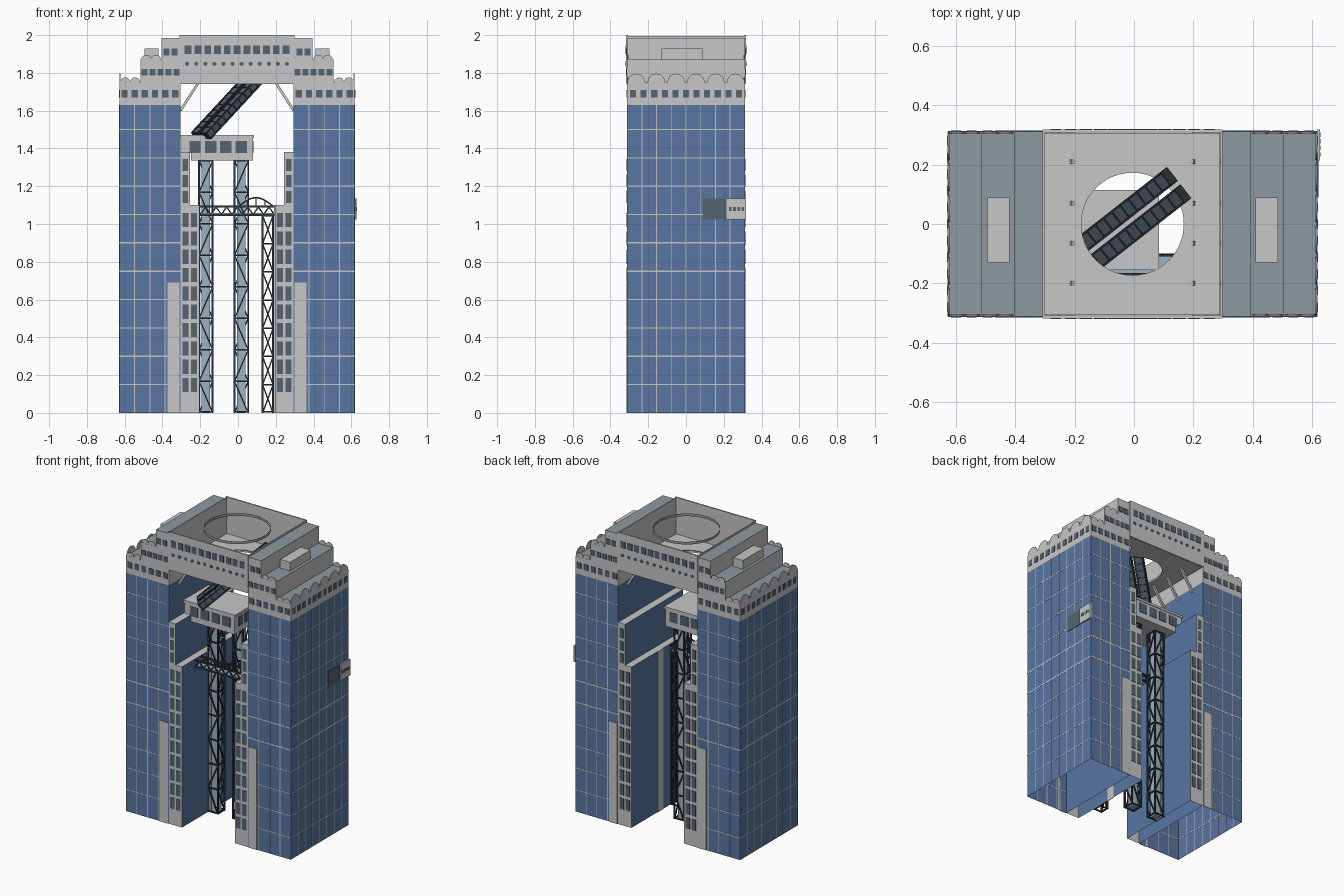
import bpy, bmesh, math
from mathutils import Vector, Matrix

old = bpy.data.objects.get("Cube")
if old:
    bpy.data.objects.remove(old)


def material(name, r, g, b):
    m = bpy.data.materials.new(name)
    m.use_nodes = True
    m.diffuse_color = (r, g, b, 1)
    m.node_tree.nodes["Principled BSDF"].inputs["Base Color"].default_value = (r, g, b, 1)
    return m


GREY = material("light grey", .57, .57, .58)
BLUE = material("blue glass", .098, .18, .36)
ROOF = material("slate roof", .27, .32, .35)
DARK = material("dark window", .09, .127, .16)
STEEL = material("dark steel", .032, .038, .045)
PALE = material("pale blue glass", .33, .45, .53)

C = -.005      # middle of the building in x
D = .312       # half depth
OUT, INN = .623, .30


def finish(name, bm, *mats):
    me = bpy.data.meshes.new(name)
    bm.to_mesh(me)
    bm.free()
    for m in mats:
        me.materials.append(m)
    ob = bpy.data.objects.new(name, me)
    bpy.context.collection.objects.link(ob)
    return ob


def box(bm, x, y, z):
    size = [abs(r[1] - r[0]) for r in (x, y, z)]
    mid = [(r[0] + r[1]) / 2 for r in (x, y, z)]
    m = Matrix.Translation(mid) @ Matrix.Diagonal((*size, 1))
    bmesh.ops.create_cube(bm, size=1, matrix=m)


def bar(bm, a, b, w, h=None):
    a, b = Vector(a), Vector(b)
    d = (b - a).normalized()
    ref = Vector((0, 0, 1)) if abs(d.z) < .95 else Vector((0, 1, 0))
    s = d.cross(ref).normalized()
    rot = Matrix((s, d, s.cross(d))).transposed().to_4x4()
    m = Matrix.Translation((a + b) / 2) @ rot @ Matrix.Diagonal((w, (b - a).length, h or w, 1))
    bmesh.ops.create_cube(bm, size=1, matrix=m)


def half_disc(bm, centre, r, along):
    # thin upright half disc, spread along x or y
    n, rings = 10, []
    for t in (-.003, .003):
        ring = []
        for i in range(n + 1):
            a = math.pi * i / n
            u, w = r * math.cos(a), r * math.sin(a)
            off = (u, t, w) if along == "x" else (t, u, w)
            ring.append(bm.verts.new(Vector(centre) + Vector(off)))
        rings.append(ring)
        bm.faces.new(ring)
    for i in range(n + 1):
        j = (i + 1) % (n + 1)
        bm.faces.new((rings[0][i], rings[0][j], rings[1][j], rings[1][i]))


def open_bottom(bm):
    bm.normal_update()
    bmesh.ops.delete(bm, geom=[f for f in bm.faces if f.normal.z < -.9 and f.calc_center_median().z < .01],
                     context="FACES")


windows, lines, arches = bmesh.new(), bmesh.new(), bmesh.new()


def window_row(x0, x1, n, z0, z1, y, fill=.62):
    p = (x1 - x0) / n
    for i in range(n):
        m = x0 + p * (i + .5)
        for s in (-1, 1):
            box(windows, (m - p * fill / 2, m + p * fill / 2), (s * y - .003, s * y + .003), (z0, z1))


for s, side in ((-1, "right"), (1, "left")):
    X = lambda a, b: tuple(sorted((C + s * a, C + s * b)))
    # glass tower
    bm = bmesh.new()
    box(bm, X(INN, OUT), (-D, D), (0, 1.63))
    open_bottom(bm)
    finish(side + "_tower", bm, BLUE)

    # stepped inner core, grey on its ends and ledges
    bm = bmesh.new()
    box(bm, X(.2, INN), (-D, D), (0, 1.1))
    box(bm, X(.248, INN), (-D, D), (1.1, 1.38))
    open_bottom(bm)
    for f in bm.faces:
        f.material_index = int(abs(f.normal.y) > .9 or f.normal.z > .9)
    finish(side + "_inner_core", bm, BLUE, GREY)

    # end slabs and inner wall panel
    bm = bmesh.new()
    for e in (-1, 1):
        box(bm, X(.305, .368), (e * D, e * (D + .004)), (0, .69))
    box(bm, X(.196, .2), (-.03, .03), (0, 1.1))
    finish(side + "_end_slabs", bm, GREY)

    # crown steps with slate tops
    bm = bmesh.new()
    for a, b, z0, z1 in ((INN, OUT, 1.63, 1.75), (INN, .511, 1.75, 1.87), (INN, .399, 1.87, 1.985)):
        box(bm, X(a, b), (-D, D), (z0, z1))
    bm.normal_update()
    for f in bm.faces:
        f.material_index = int(f.normal.z > .9)
    finish(side + "_crown_steps", bm, GREY, ROOF)
    bm = bmesh.new()
    box(bm, X(.415, .49), (-.13, .09), (1.87, 1.93))
    finish(side + "_roof_box", bm, GREY)

    # parapet arches
    for i in range(6):
        half_disc(arches, (C + s * (OUT - .003), -.2625 + .105 * i, 1.75), .046, "y")
    for e in (-1, 1):
        for a, z in ((.54, 1.75), (.592, 1.75), (.43, 1.87), (.48, 1.87)):
            half_disc(arches, (C + s * a, e * (D - .004), z), .026, "x")

    # glazing lines
    xo = C + s * OUT
    for k in range(1, 11):
        z, h = .15 * k, .0045 if k in (5, 6) else .0028
        box(lines, (xo - .001, xo + .001), (-D, D), (z - h, z + h))
        for e in (-1, 1):
            box(lines, X(INN, OUT), (e * D - .001, e * D + .001), (z - h, z + h))
    for k in range(1, 8):
        y = -D + 2 * D * k / 8
        box(lines, (xo - .001, xo + .001), (y - .0025, y + .0025), (0, 1.63))
    for k in range(1, 4):
        x = C + s * (INN + (OUT - INN) * k / 4)
        for e in (-1, 1):
            box(lines, (x - .0025, x + .0025), (e * D - .001, e * D + .001), (0, 1.63))

    # windows of the core and crown
    for k in range(10):
        z = .11 + .097 * k
        window_row(*X(.205, .295), 2, z, z + .075, D, .72)
    for k in range(3):
        window_row(*X(.255, .293), 1, 1.11 + .085 * k, 1.175 + .085 * k, D, .75)
    window_row(*X(INN, OUT), 6, 1.67, 1.71, D)
    window_row(*X(INN, .511), 5, 1.785, 1.82, D, .75)
    window_row(*X(.31, .395), 2, 1.892, 1.93, D, .75)
    for k in range(11):
        y = -.28 + .056 * k
        box(windows, (xo - .003, xo + .003), (y - .016, y + .016), (1.67, 1.71))

    # roof struts
    bm = bmesh.new()
    for y in (-.2, -.065, .07, .21):
        bar(bm, (C + s * .3, y, 1.6), (C + s * .2, y, 1.755), .014)
    finish(side + "_roof_struts", bm, GREY)

# bridge between towers: open box walls and a floor with a round opening
bm = bmesh.new()
W, E = .304, .318
for e in (-1, 1):
    box(bm, (C - W, C + W), (e * E, e * (E - .01)), (1.74, 2.0))
    box(bm, (C + e * W, C + e * (W - .008)), (-E + .01, E - .01), (1.74, 1.995))
rings = []
for r, z in ((0, 1.75), (.173, 1.75), (.173, 1.74), (0, 1.74)):
    ring = []
    for i in range(48):
        a = math.tau * i / 48
        u, v = math.cos(a), math.sin(a)
        k = max(abs(u), abs(v))
        p = (C + r * u, r * v, z) if r else (C + .295 * u / k, .307 * v / k, z)
        ring.append(bm.verts.new(p))
    rings.append(ring)
for j in range(4):
    p, q = rings[j], rings[(j + 1) % 4]
    for i in range(48):
        n = (i + 1) % 48
        bm.faces.new((p[i], p[n], q[n], q[i]))
bmesh.ops.recalc_face_normals(bm, faces=bm.faces)
finish("sky_garden", bm, GREY)
window_row(C - .285, C + .285, 11, 1.9, 1.945, E, .7)
for i in range(12):
    for e in (-1, 1):
        m = Matrix.Translation((C - .264 + .048 * i, e * E, 1.848)) @ Matrix.Rotation(math.pi / 2, 4, "X")
        bmesh.ops.create_cone(windows, cap_ends=True, segments=10, radius1=.011, radius2=.011, depth=.006, matrix=m)

# roof ring and floor rim
bm = bmesh.new()
for r, z, h in ((.208, 1.98, .018), (.1745, 1.747, .014)):
    bmesh.ops.create_cone(bm, cap_ends=False, segments=48, radius1=r, radius2=r, depth=h,
                          matrix=Matrix.Translation((C, 0, z)))
finish("roof_ring", bm, ROOF)

# lift landing platform
bm = bmesh.new()
box(bm, (-.305, .085), (-.155, .115), (1.455, 1.47))
box(bm, (-.3, .08), (-.15, .11), (1.38, 1.455))
box(bm, (-.25, .08), (-.15, .11), (1.335, 1.38))
finish("landing_platform", bm, GREY)
for x in (-.228, -.145, -.065, .017):
    for y in (-.15, .11):
        box(windows, (x - .03, x + .03), (y - .003, y + .003), (1.375, 1.44))
for y in (-.085, -.02, .045):
    box(windows, (.077, .083), (y - .022, y + .022), (1.375, 1.44))

# lattice lift towers
glass = bmesh.new()
for i, (x, y, w, top, bays, lift) in enumerate(((-.17, .01, .036, 1.335, 8, True), (.018, .01, .036, 1.335, 8, True),
                                                (.158, -.137, .028, 1.045, 7, False))):
    bm = bmesh.new()
    cs = [Vector((x + u * w, y + v * w, 0)) for u, v in ((-1, -1), (1, -1), (1, 1), (-1, 1))]
    for k in range(4):
        a, b = cs[k], cs[(k + 1) % 4]
        bar(bm, a, a + Vector((0, 0, top)), .01)
        for n in range(bays):
            lo, hi = Vector((0, 0, top * n / bays)), Vector((0, 0, top * (n + 1) / bays))
            bar(bm, a + hi, b + hi, .008)
            bar(bm, (a if n % 2 else b) + lo, (b if n % 2 else a) + hi, .007)
        bar(bm, a + Vector((0, 0, .005)), b + Vector((0, 0, .005)), .008)
    finish("lattice_tower_%d" % (i + 1), bm, STEEL)
    if lift:
        box(glass, (x - .022, x + .022), (y - .022, y + .022), (0, top))

# footbridge deck, trusses and arch
box(glass, (-.2, .19), (-.17, -.105), (1.046, 1.058))
finish("lift_shafts_and_deck", glass, PALE)
bm = bmesh.new()
for y in (-.17, -.105):
    for z in (1.048, 1.092):
        bar(bm, (-.205, y, z), (.192, y, z), .01)
    for k in range(14):
        x, up = -.2 + .028 * k, k % 2
        bar(bm, (x, y, 1.05 + .04 * up), (x + .028, y, 1.09 - .04 * up), .007)
    arch = [(.0 + .19 * t / 8, y, 1.09 + .05 * math.sin(math.pi * t / 8)) for t in range(9)]
    for a, b in zip(arch, arch[1:]):
        bar(bm, a, b, .008)
    for a in arch[2:8:2]:
        bar(bm, a, (a[0], y, 1.09), .006)
finish("footbridge_truss", bm, STEEL)

# twin escalators
low, high = Vector((-.195, -.132, 1.468)), Vector((.14, .13, 1.83))
d = (high - low).normalized()
across = d.cross(Vector((0, 0, 1))).normalized()
up = across.cross(d)
body, frame = bmesh.new(), bmesh.new()
for s in (-1, 1):
    o = across * s * .037
    bar(body, low + o, high + o, .05, .036)
    for u in (-1, 1):
        for v in (-1, 1):
            q = o + across * u * .026 + up * v * .02
            bar(frame, low + q, high + q, .008)
    for k in range(13):
        p = low.lerp(high, k / 12) + o
        bar(frame, p - up * .021, p + up * .021, .057, .006)
finish("escalators", body, DARK)
finish("escalator_frames", frame, STEEL)

# side sign box and dark plate
bm = bmesh.new()
box(bm, (C + OUT, C + OUT + .01), (.215, .318), (1.025, 1.135))
finish("side_box", bm, GREY)
box(windows, (C + OUT - .003, C + OUT + .004), (.09, .215), (1.025, 1.135))
for k in range(4):
    y = .235 + .022 * k
    box(windows, (C + OUT, C + OUT + .012), (y - .007, y + .007), (1.07, 1.09))

bmesh.ops.recalc_face_normals(arches, faces=arches.faces)
finish("parapet_arches", arches, GREY)
finish("glazing_lines", lines, GREY)
finish("windows", windows, DARK)
